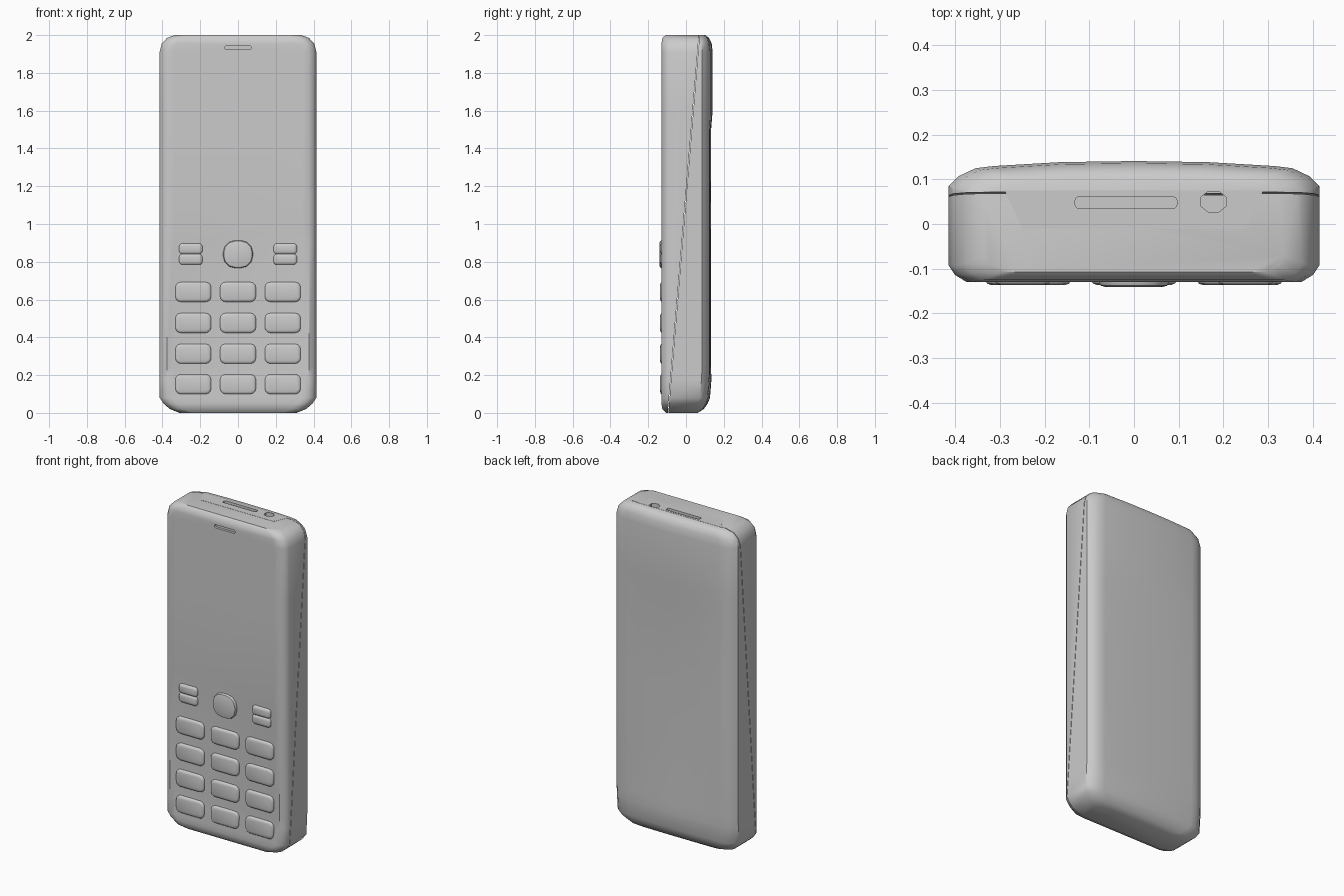
import bpy, bmesh, math
from mathutils import Vector

if "Cube" in bpy.data.objects:
    bpy.data.objects.remove(bpy.data.objects["Cube"])


def loft(name, rings):
    """Closed solid skinned through equal-length rings of points."""
    bm = bmesh.new()
    vs = [[bm.verts.new(p) for p in r] for r in rings]
    n = len(vs[0])
    for a, b in zip(vs, vs[1:]):
        for i in range(n):
            j = (i + 1) % n
            bm.faces.new((a[i], a[j], b[j], b[i]))
    bm.faces.new(vs[0])
    bm.faces.new(vs[-1])
    bmesh.ops.recalc_face_normals(bm, faces=bm.faces)
    me = bpy.data.meshes.new(name)
    bm.to_mesh(me)
    bm.free()
    ob = bpy.data.objects.new(name, me)
    bpy.context.collection.objects.link(ob)
    return ob


def section(z, w, yf, e, b, dip):
    """Cross-section of the body: half width, front, back edge, back bulge, keypad dip."""
    half = [(w - .075, yf + dip), (w - .04, yf), (w - .014, yf + .016), (w, yf + .037),
            (w, e - .04), (w - .022, e - .018), (w - .06, e), (w - .10, e + b * .3),
            (w * .4, e + b * .85)]
    right = [(x, y, z) for x, y in half]
    left = [(-x, y, z) for x, y in reversed(half)]
    return right + [(0, e + b, z)] + left


def rounded(cx, cz, w, h, r, seg=3):
    """Rounded rectangle outline in the x-z plane."""
    pts = []
    for k, (sx, sz) in enumerate(((1, 1), (-1, 1), (-1, -1), (1, -1))):
        for i in range(seg + 1):
            a = math.pi / 2 * (k + i / seg)
            pts.append((cx + sx * (w / 2 - r) + r * math.cos(a),
                        cz + sz * (h / 2 - r) + r * math.sin(a)))
    return pts


def key(name, cx, cz, w, h, r, front=-.137):
    rings = []
    for y, inset in ((-.10, 0), (-.129, 0), (front + .003, .004), (front, .014)):
        o = rounded(cx, cz, w - 2 * inset, h - 2 * inset, max(r - inset, .006))
        rings.append([(x, y, z) for x, z in o])
    return loft(name, rings)


def cut(ob, cutter):
    m = ob.modifiers.new("cut", 'BOOLEAN')
    m.operation = 'DIFFERENCE'
    m.solver = 'EXACT'
    m.object = cutter
    bpy.context.view_layer.objects.active = ob
    bpy.ops.object.modifier_apply(modifier=m.name)


# body shells: one lofted solid, split along a slanted seam
SECTIONS = [(0, .31, -.105, .06, .002, 0), (.02, .36, -.125, .088, .006, 0),
            (.05, .395, -.13, .105, .010, 0), (.08, .415, -.13, .114, .013, 0),
            (.18, .415, -.13, .122, .013, .008), (.24, .415, -.13, .125, .007, .008),
            (.90, .415, -.13, .125, .007, .008), (.97, .415, -.13, .125, .007, 0),
            (1.50, .415, -.13, .125, .008, 0), (1.60, .415, -.13, .125, .016, 0),
            (1.91, .415, -.13, .125, .016, 0), (1.955, .404, -.13, .121, .015, 0),
            (1.985, .376, -.125, .112, .010, 0), (2.0, .335, -.108, .095, .006, 0)]
seam_no = Vector((0, 2.0, -.165)).normalized()


def shell(name, side):
    ob = loft(name, [section(*s) for s in SECTIONS])
    bm = bmesh.new()
    bm.from_mesh(ob.data)
    bmesh.ops.bisect_plane(bm, geom=bm.verts[:] + bm.edges[:] + bm.faces[:],
                           plane_co=Vector((0, -.095, 0)) - seam_no * side * .0015,
                           plane_no=seam_no * side, clear_outer=True)
    bmesh.ops.holes_fill(bm, edges=[e for e in bm.edges if e.is_boundary])
    bmesh.ops.recalc_face_normals(bm, faces=bm.faces)
    bm.to_mesh(ob.data)
    bm.free()
    return ob


front = shell("front_shell", 1)
back = shell("back_shell", -1)

# tab of the back shell that reaches over the top end
tab_outline = [(-.25, -.01), (.25, -.01), (.29, .075), (-.29, .075)]
tab = loft("top_tab", [[(x, y, z) for x, y in tab_outline] for z in (1.985, 2.001)])

# connector slot, round jack hole and earpiece slot
slot_cut = loft("slot_cutter", [[(x, y, z) for x, y in rounded(-.018, .048, .228, .025, .008)]
                                for z in (1.96, 2.05)])
jack_cut = loft("jack_cutter", [[(.178 + .031 * math.cos(a), .05 + .025 * math.sin(a), z)
                                 for a in [(i + .5) * math.pi / 4 for i in range(8)]]
                                for z in (1.96, 2.05)])
ear_cut = loft("earpiece_cutter", [[(x, y, z) for x, z in rounded(0, 1.933, .14, .02, .008)]
                                   for y in (-.2, -.115)])
for ob in (front, tab):
    cut(ob, slot_cut)
for ob in (front, back, tab):
    cut(ob, jack_cut)
cut(front, ear_cut)
for c in (slot_cut, jack_cut, ear_cut):
    bpy.data.objects.remove(c)

# number keys
for r, z in enumerate((.64, .476, .313, .152)):
    for c, x in enumerate((-.237, 0, .237)):
        key(f"number_key_{r}_{c}", x, z, .19, .105, .03)

# paired soft keys either side of the round navigation key
for s, side in ((-1, "left"), (1, "right")):
    for z, lv in ((.869, "upper"), (.813, "lower")):
        key(f"{side}_{lv}_soft_key", s * .25, z, .124, .057, .018)
key("navigation_key", 0, .84, .157, .146, .062, -.141)

# smooth shading with sharp edges kept
bpy.ops.object.select_all(action='SELECT')
bpy.context.view_layer.objects.active = front
bpy.ops.object.shade_smooth_by_angle(angle=math.radians(40))
